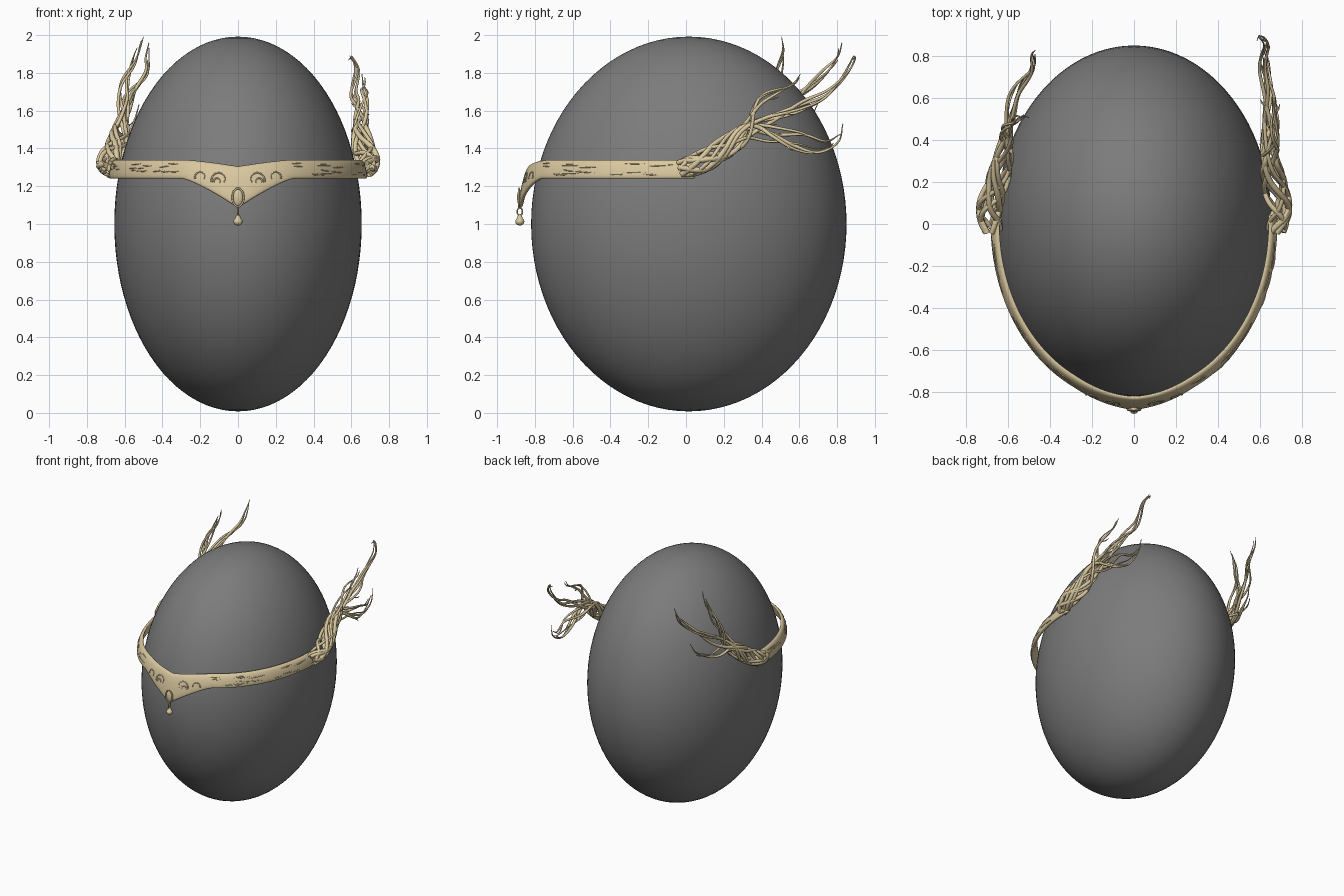
import bpy, bmesh, math, random
from mathutils import Vector

random.seed(4)
if "Cube" in bpy.data.objects:
    bpy.data.objects.remove(bpy.data.objects["Cube"], do_unlink=True)


def material(name, rgb):
    m = bpy.data.materials.new(name)
    m.use_nodes = True
    m.diffuse_color = (*rgb, 1)
    bsdf = m.node_tree.nodes["Principled BSDF"]
    bsdf.inputs["Base Color"].default_value = (*rgb, 1)
    bsdf.inputs["Roughness"].default_value = 0.6
    return m


GREY = material("dark grey", (0.2, 0.2, 0.2))
GOLD = material("pale gold", (0.70, 0.58, 0.35))


def add_mesh(name, mesh, mat):
    ob = bpy.data.objects.new(name, mesh)
    bpy.context.collection.objects.link(ob)
    mesh.materials.clear()
    mesh.materials.append(mat)
    for p in mesh.polygons:
        p.use_smooth = True
        p.material_index = 0


def ball(name, centre, size, mat, seg=24):
    bm = bmesh.new()
    bmesh.ops.create_uvsphere(bm, u_segments=seg, v_segments=seg // 2, radius=1)
    bmesh.ops.scale(bm, vec=size, verts=bm.verts)
    bmesh.ops.translate(bm, vec=centre, verts=bm.verts)
    mesh = bpy.data.meshes.new(name)
    bm.to_mesh(mesh)
    bm.free()
    add_mesh(name, mesh, mat)


def tubes(name, paths, radius, sides=2, cyclic=False):
    """Sweep round tubes along paths of (point, relative radius)."""
    cu = bpy.data.curves.new(name, 'CURVE')
    cu.dimensions = '3D'
    cu.bevel_depth = radius
    cu.bevel_resolution = sides
    cu.use_fill_caps = True
    for path in paths:
        sp = cu.splines.new('POLY')
        sp.points.add(len(path) - 1)
        sp.use_cyclic_u = cyclic
        for p, (co, r) in zip(sp.points, path):
            p.co = (*co, 1)
            p.radius = r
    tmp = bpy.data.objects.new(name + "_path", cu)
    bpy.context.collection.objects.link(tmp)
    mesh = bpy.data.meshes.new_from_object(
        tmp.evaluated_get(bpy.context.evaluated_depsgraph_get()))
    bpy.data.objects.remove(tmp, do_unlink=True)
    add_mesh(name, mesh, GOLD)


def smooth_path(pts, steps=14):
    """Catmull-Rom curve through the points."""
    p = [Vector(q) for q in pts]
    p = [2 * p[0] - p[1]] + p + [2 * p[-1] - p[-2]]
    out = []
    for a, b, c, d in zip(p, p[1:], p[2:], p[3:]):
        for i in range(steps):
            t = i / steps
            out.append(0.5 * (2 * b + (c - a) * t + (2 * a - 5 * b + 4 * c - d) * t * t
                              + (3 * b - a - 3 * c + d) * t ** 3))
    return out + [p[-2]]


# Head form
ball("head_form", (0, 0.015, 1), (0.655, 0.835, 0.992), GREY, 96)


# Circlet: rounded strip on a half ellipse with a pointed front
def on_band(t, z, out=0.0):
    """Outer circlet surface at angle t from the front and height z."""
    drop = math.sqrt(max(0, 1.345 - z))
    return Vector(((0.655 + 0.1 * drop + out) * math.sin(t),
                   -(0.81 + 0.16 * drop + out) * math.cos(t), z))


def edges(t):
    f = max(0, 1 - abs(0.68 * math.sin(t)) / 0.3) ** 1.3
    return 1.34 - 0.035 * f, 1.24 - 0.155 * f


def signed_pow(v, e):
    return math.copysign(abs(v) ** e, v)


bm = bmesh.new()
STEPS, RING = 120, 20
rings = []
for i in range(STEPS + 1):
    t = (i / STEPS - 0.5) * math.radians(186)
    top, low = edges(t)
    ring = []
    for k in range(RING):
        u = math.tau * k / RING
        z = (top + low) / 2 + (top - low) / 2 * signed_pow(math.cos(u), 0.8)
        out = 0.015 * signed_pow(math.sin(u), 0.6) - 0.015
        ring.append(bm.verts.new(on_band(t, z, out)))
    rings.append(ring)
for a, b in zip(rings, rings[1:]):
    for k in range(RING):
        n = (k + 1) % RING
        bm.faces.new((a[k], a[n], b[n], b[k]))
bm.faces.new(rings[0])
bm.faces.new(rings[-1])
bmesh.ops.recalc_face_normals(bm, faces=bm.faces)
band_mesh = bpy.data.meshes.new("circlet_band")
bm.to_mesh(band_mesh)
bm.free()
add_mesh("circlet_band", band_mesh, GOLD)

# Bark ridges along both sides of the circlet
ridges = []
for side in (-1, 1):
    for _ in range(16):
        t0, length = random.uniform(0.4, 1.4), random.uniform(0.08, 0.2)
        z0, slope = random.uniform(1.26, 1.32), random.uniform(-0.01, 0.01)
        ridges.append([(on_band(side * (t0 + length * k / 8), z0 + slope * k / 8, -0.001),
                        math.sin(math.pi * (k + 0.3) / 8.6)) for k in range(9)])
tubes("bark_ridges", ridges, 0.004, 1)

# Curled ornaments at the front
curls = []
for side in (-1, 1):
    for cx, cz, r in ((0.1, 1.235, 0.042), (0.2, 1.25, 0.03), (0.11, 1.225, 0.02)):
        curl = []
        for k in range(17):
            a = math.pi * 1.25 * k / 16 - 0.3
            rr = r * (1 - 0.3 * k / 16)
            t = math.asin(side * (cx + rr * math.cos(a)) / 0.69)
            curl.append((on_band(t, cz + rr * math.sin(a)), 1 - 0.5 * k / 16))
        curls.append(curl)
tubes("front_curls", curls, 0.005, 1)

# Oval stone with its rim, and the hanging drop
ball("front_stone", (0, -0.88, 1.14), (0.027, 0.014, 0.044), GOLD)
rim = [(Vector((0.03 * math.cos(a), -0.885, 1.14 + 0.048 * math.sin(a))), 1)
       for a in (math.tau * k / 32 for k in range(32))]
tubes("stone_rim", [rim], 0.005, 2, True)
link = [(Vector((0, -0.88 + 0.014 * math.cos(a), 1.065 + 0.02 * math.sin(a))), 1)
        for a in (math.tau * k / 20 for k in range(20))]
tubes("pendant_link", [link], 0.004, 2, True)
ball("pendant_drop", (0, -0.88, 1.013), (0.024, 0.024, 0.021), GOLD)
tubes("pendant_neck", [[(Vector((0, -0.88, 1.02)), 1), (Vector((0, -0.88, 1.052)), 0.3)]], 0.02, 4)


# Antlers: twisted vines sharing a trunk, then parting into branches
def antler(name, trunk, branches):
    vines = []
    for branch, count in branches:
        pts = smooth_path(trunk + branch)
        total = len(pts) - 1
        fork = (len(trunk) - 1) / (len(trunk) + len(branch) - 1)
        for n in range(count):
            phase = math.tau * n / count + random.uniform(-0.7, 0.7)
            turns = random.choice((-1, 1)) * random.uniform(1.3, 2.1)
            weight = random.uniform(0.75, 1.15)
            end = total if n == 0 else int(total * random.uniform(0.82, 0.97))
            path = []
            for i in range(end + 1):
                f = i / total
                axis = (pts[min(i + 1, total)] - pts[max(i - 1, 0)]).normalized()
                across = axis.cross(Vector((1, 0, 0))).normalized()
                out = axis.cross(across)
                if f < fork:
                    amp = 0.036 + 0.016 * math.sin(math.pi * f / fork)
                else:
                    amp = 0.006 + 0.03 * (1 - (f - fork) / (1 - fork)) ** 1.5
                a = phase + turns * math.tau * f
                co = pts[i] + (across * math.cos(a) + out * math.sin(a)) * amp
                path.append((co, weight * max(0.15, 1 - 0.85 * (i / end) ** 1.6)))
            vines.append(path)
    # Short thorns leaving the vines
    thorns = []
    for vine in random.sample(vines, 9):
        i = random.randint(len(vine) // 3, len(vine) * 3 // 4)
        base, r = vine[i]
        along = (vine[i + 2][0] - base).normalized()
        way = along + Vector([random.uniform(-0.8, 0.8) for _ in range(3)])
        thorns.append([(base, r * 0.7), (base + way * 0.022, r * 0.5),
                       (base + way * 0.03 + along * 0.018, 0.1)])
    tubes(name, vines + thorns, 0.0145, 2)


antler("left_antler",
       [(0.675, -0.03, 1.29), (0.69, 0.08, 1.33), (0.665, 0.2, 1.40), (0.65, 0.32, 1.49)],
       [([(0.66, 0.4, 1.64), (0.67, 0.48, 1.71), (0.67, 0.57, 1.75), (0.66, 0.61, 1.79)], 3),
        ([(0.65, 0.5, 1.56), (0.64, 0.63, 1.63), (0.61, 0.75, 1.70), (0.63, 0.85, 1.81),
          (0.60, 0.89, 1.88), (0.59, 0.87, 1.87)], 4),
        ([(0.66, 0.45, 1.45), (0.65, 0.58, 1.41), (0.64, 0.7, 1.39), (0.63, 0.8, 1.44),
          (0.62, 0.83, 1.53)], 3),
        ([(0.64, 0.46, 1.49), (0.65, 0.62, 1.49), (0.63, 0.74, 1.44), (0.62, 0.82, 1.47)], 2)])
antler("right_antler",
       [(-0.675, -0.03, 1.29), (-0.69, 0.08, 1.33), (-0.65, 0.2, 1.40), (-0.62, 0.32, 1.50)],
       [([(-0.61, 0.4, 1.63), (-0.60, 0.47, 1.74), (-0.56, 0.5, 1.84), (-0.53, 0.51, 1.92),
          (-0.50, 0.5, 1.99)], 4),
        ([(-0.59, 0.48, 1.60), (-0.57, 0.62, 1.70), (-0.49, 0.73, 1.80), (-0.48, 0.8, 1.88),
          (-0.47, 0.82, 1.96)], 4),
        ([(-0.60, 0.45, 1.49), (-0.58, 0.57, 1.51), (-0.55, 0.66, 1.55), (-0.52, 0.7, 1.63)], 3)])
